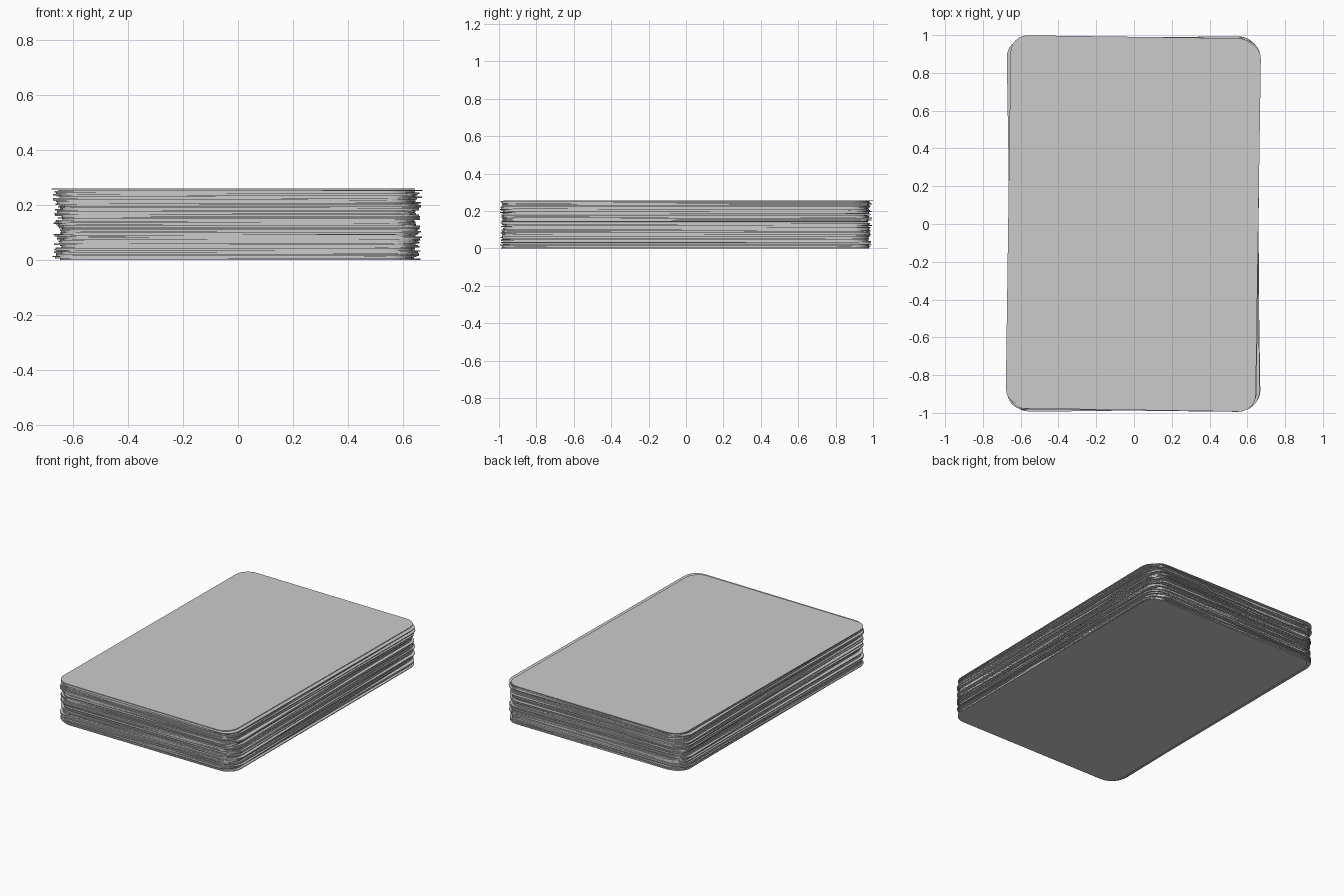
import bpy, bmesh, math, random

if "Cube" in bpy.data.objects:
    bpy.data.objects.remove(bpy.data.objects["Cube"])

random.seed(7)
COUNT, PITCH = 52, 0.005
WIDTH, LENGTH, RADIUS, SEGS = 1.298, 1.958, 0.09, 6


def card_mesh():
    # one thin rounded-corner card, shared by the whole deck
    bm = bmesh.new()
    verts = []
    for i, (sx, sy) in enumerate([(1, 1), (-1, 1), (-1, -1), (1, -1)]):
        cx, cy = sx * (WIDTH / 2 - RADIUS), sy * (LENGTH / 2 - RADIUS)
        for k in range(SEGS + 1):
            a = math.radians(90) * (i + k / SEGS)
            verts.append(bm.verts.new((cx + RADIUS * math.cos(a), cy + RADIUS * math.sin(a), 0)))
    face = bm.faces.new(verts)
    ext = bmesh.ops.extrude_face_region(bm, geom=[face])
    top = [v for v in ext["geom"] if isinstance(v, bmesh.types.BMVert)]
    bmesh.ops.translate(bm, vec=(0, 0, PITCH * 0.96), verts=top)
    bmesh.ops.recalc_face_normals(bm, faces=bm.faces)
    me = bpy.data.meshes.new("card")
    bm.to_mesh(me)
    bm.free()
    return me


mesh = card_mesh()

# loosely squared stack: each card slightly shifted and turned
for i in range(COUNT):
    x, y = random.uniform(-0.014, 0.014), random.uniform(-0.009, 0.009)
    turn = random.uniform(-0.9, 0.9)
    if i == 0:                      # bottom card
        x, y, turn = 0.008, -0.005, -0.4
    if i == COUNT - 1:              # top card
        x, y, turn = -0.017, 0.012, -0.8
    card = bpy.data.objects.new(f"card_{i + 1:02d}", mesh)
    card.location = (x, y, i * PITCH + (PITCH * 0.04 if i == COUNT - 1 else 0))
    card.rotation_euler.z = math.radians(turn)
    bpy.context.collection.objects.link(card)
